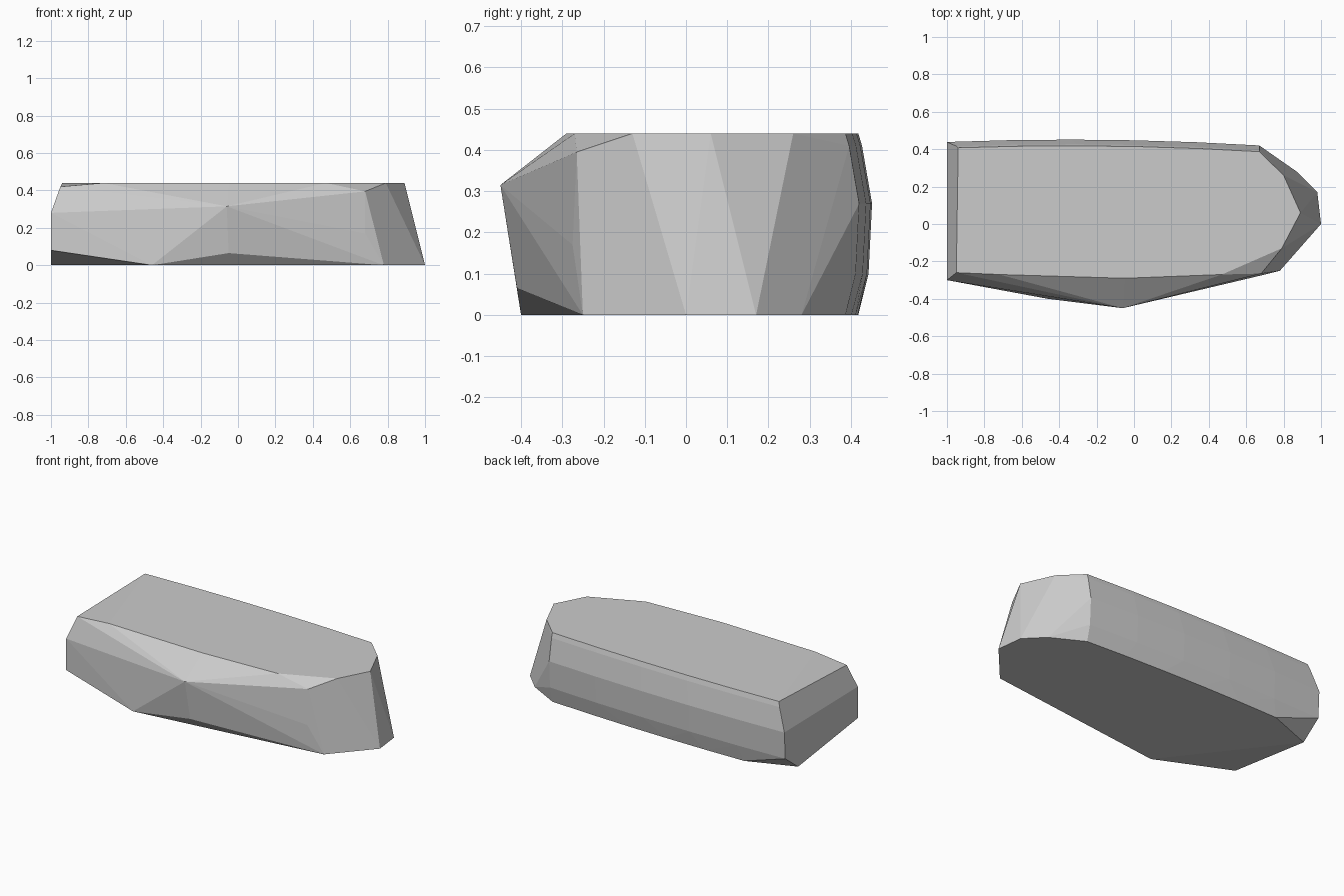
import bpy
import bmesh

default_cube = bpy.data.objects.get("Cube")
if default_cube:
    bpy.data.objects.remove(default_cube, do_unlink=True)

TOP = 0.44

# Outline of the flat top, from the squared end round the blunt nose
top_outline = [(-0.72, -0.27), (-0.05, -0.29), (0.47, -0.27), (0.79, -0.13),
               (0.89, 0.06), (0.80, 0.26)]

# Outline of the flat base
base_outline = [(-1, 0.30), (-0.46, -0.40), (0.78, -0.25), (1, 0),
                (0.98, 0.17), (0.87, 0.28)]

# Corners of the faceted front, between base and top
front_corners = [(-0.95, -0.26, 0.42), (-1, -0.30, 0.28), (-1, -0.30, 0.08),
                 (-0.05, -0.41, 0.065), (-0.06, -0.45, 0.315),
                 (0.68, -0.275, 0.17), (0.68, -0.265, 0.395)]

# Height and squared-end position of each row on the rounded back
back_rows = [(0, -0.7), (0.1, -1), (0.27, -1), (0.41, -0.95), (TOP, -0.94)]
BACK_END = 0.67
BACK_STEPS = 5


def back_depth(x, z):
    """Gently bowed back, bulging at mid length and mid height."""
    bow = 0.03 * (x + 0.35) ** 2
    bulge = 0.035 * ((z - TOP / 2) / (TOP / 2)) ** 2
    return 0.453 - bow - bulge


def flat_material(name, colour):
    material = bpy.data.materials.new(name)
    material.use_nodes = True
    material.diffuse_color = colour
    shader = next(node for node in material.node_tree.nodes
                  if node.type == 'BSDF_PRINCIPLED')
    shader.inputs["Base Color"].default_value = colour
    return material


def hull_object(name, points, material):
    """Wrap the points in one closed, flat-faced convex block."""
    bm = bmesh.new()
    for point in points:
        bm.verts.new(point)
    bmesh.ops.convex_hull(bm, input=bm.verts[:])
    loose = [vert for vert in bm.verts if not vert.link_faces]
    bmesh.ops.delete(bm, geom=loose, context='VERTS')
    bmesh.ops.dissolve_limit(bm, angle_limit=0.005,
                             verts=bm.verts[:], edges=bm.edges[:])
    bmesh.ops.recalc_face_normals(bm, faces=bm.faces[:])
    mesh = bpy.data.meshes.new(name)
    bm.to_mesh(mesh)
    bm.free()
    mesh.materials.append(material)
    block = bpy.data.objects.new(name, mesh)
    bpy.context.collection.objects.link(block)
    return block


# Gather the corners of the stone
points = list(front_corners)
points += [(x, y, TOP) for x, y in top_outline]
points += [(x, y, 0) for x, y in base_outline]
for z, start in back_rows:
    for step in range(BACK_STEPS + 1):
        x = start + (BACK_END - start) * step / BACK_STEPS
        points.append((x, back_depth(x, z), z))

stone_grey = flat_material("stone grey", (0.6, 0.6, 0.6, 1))
hull_object("stone_block", points, stone_grey)
